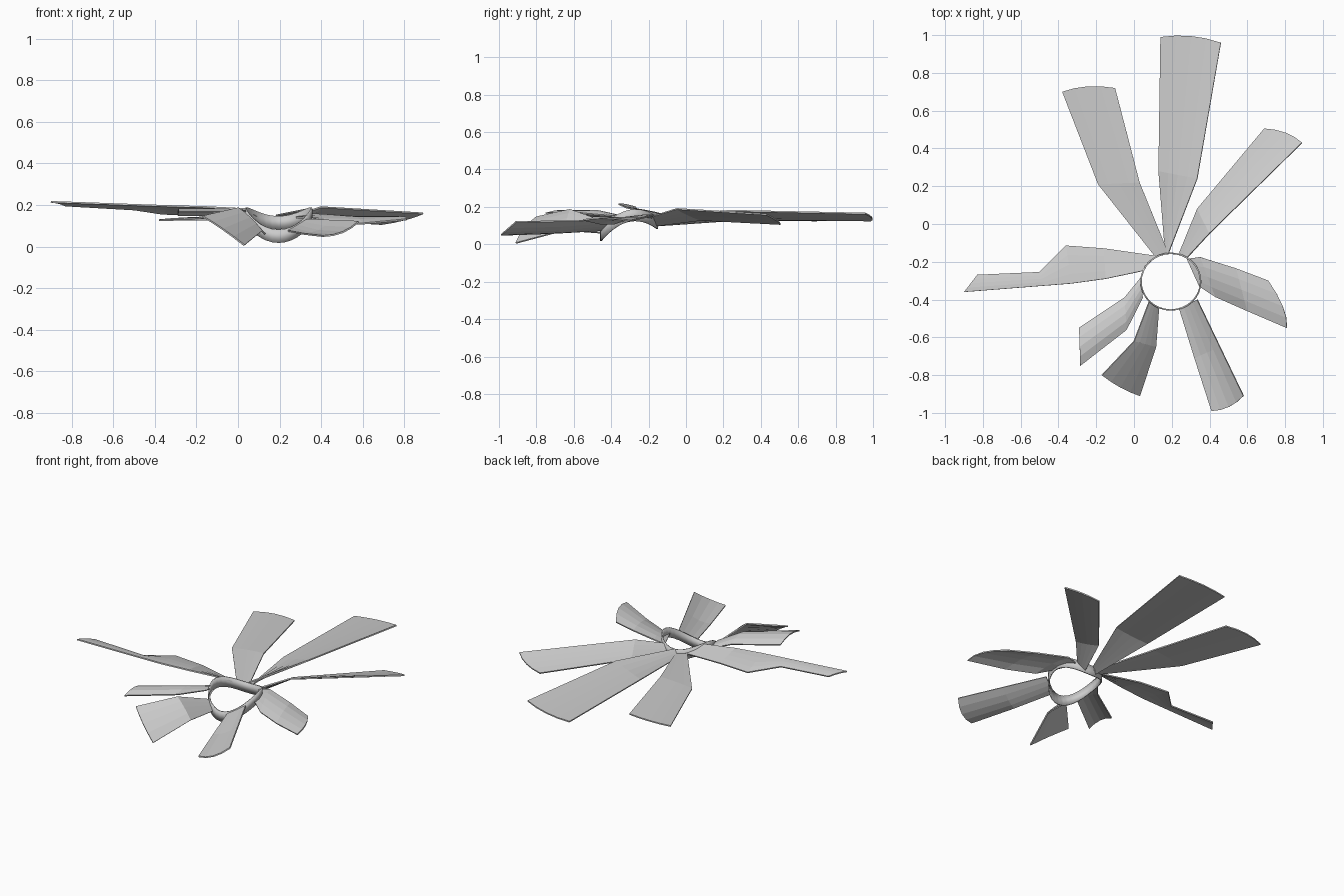
import bpy
import math
from mathutils import Vector


def make_object(name, verts, faces, thickness):
    mesh = bpy.data.meshes.new(name)
    mesh.from_pydata([tuple(v) for v in verts], [], faces)
    mesh.update()
    obj = bpy.data.objects.new(name, mesh)
    bpy.context.collection.objects.link(obj)
    mod = obj.modifiers.new("thickness", 'SOLIDIFY')
    mod.thickness = thickness
    mod.offset = 0
    return obj


def blade(name, first, second, bow=0.0, tip=0.02, cols=4):
    """Strip lofted between two edges (root to tip), bowed across its width.
    The first edge is the left one when looking outward from the hub."""
    first = [Vector(p) for p in first]
    second = [Vector(p) for p in second]
    out = (first[-1] + second[-1] - first[0] - second[0]).normalized()
    verts, n = [], len(first)
    for i, (a, b) in enumerate(zip(first, second)):
        for c in range(cols + 1):
            u = c / cols
            arch = 4 * u * (1 - u)
            p = a.lerp(b, u)
            if i:
                p.z += bow * arch
            if i == n - 1:
                p += out * tip * arch
            verts.append(p)
    w = cols + 1
    faces = [(r * w + c, r * w + c + 1, (r + 1) * w + c + 1, (r + 1) * w + c)
             for r in range(n - 1) for c in range(cols)]
    return make_object(name, verts, faces, 0.008)


# Wavy hub band
SEG = 32
verts = []
for i in range(SEG):
    t = 2 * math.pi * i / SEG
    x, y = 0.195 + 0.158 * math.cos(t), -0.305 + 0.15 * math.sin(t)
    z = 0.117 + 0.0325 * math.sin(t) + 0.035 * math.cos(2 * t)
    verts += [(x, y, z - 0.032), (x, y, z + 0.032)]
faces = []
for i in range(SEG):
    j = (i + 1) % SEG
    faces.append((2 * i, 2 * j, 2 * j + 1, 2 * i + 1))
hub = make_object("hub_band", verts, faces, 0.008)
for p in hub.data.polygons:
    p.use_smooth = True

# Three long rear blades
blade("rear_blade",
      [(0.165, -0.15, 0.10), (0.13, 0.28, 0.13), (0.14, 0.99, 0.127)],
      [(0.185, -0.15, 0.15), (0.335, 0.24, 0.18), (0.46, 0.96, 0.165)], -0.004)
blade("rear_left_blade",
      [(0.11, -0.17, 0.13), (-0.19, 0.21, 0.13), (-0.38, 0.70, 0.127)],
      [(0.18, -0.15, 0.12), (0.03, 0.22, 0.15), (-0.10, 0.72, 0.138)], 0.004)
blade("rear_right_blade",
      [(0.24, -0.155, 0.10), (0.335, 0.08, 0.13), (0.69, 0.505, 0.108)],
      [(0.28, -0.18, 0.15), (0.40, -0.05, 0.19), (0.89, 0.43, 0.16)], -0.004)

# Stepped left blade
blade("left_blade",
      [(0.04, -0.25, 0.18), (-0.15, -0.29, 0.19), (-0.33, -0.315, 0.195),
       (-0.48, -0.327, 0.20), (-0.90, -0.36, 0.215)],
      [(0.12, -0.17, 0.13), (-0.16, -0.13, 0.155), (-0.36, -0.115, 0.157),
       (-0.50, -0.255, 0.178), (-0.83, -0.27, 0.197)], 0.004, 0.0)

# Short front-left blades
blade("front_left_blade",
      [(0.045, -0.39, 0.15), (-0.04, -0.56, 0.165), (-0.285, -0.75, 0.165)],
      [(0.04, -0.28, 0.14), (-0.05, -0.39, 0.15), (-0.29, -0.55, 0.15)],
      0.022, 0.0)
blade("front_blade",
      [(0.13, -0.45, 0.06), (0.115, -0.65, 0.075), (0.03, -0.91, 0.006)],
      [(0.08, -0.41, 0.11), (0.0, -0.62, 0.185), (-0.17, -0.80, 0.145)],
      0.008, 0.01)

# Front-right and right blades
blade("front_right_blade",
      [(0.24, -0.45, 0.075), (0.32, -0.71, 0.06), (0.41, -0.99, 0.05)],
      [(0.335, -0.40, 0.13), (0.455, -0.65, 0.125), (0.58, -0.91, 0.12)],
      -0.016, 0.02)
blade("right_blade",
      [(0.28, -0.185, 0.14), (0.35, -0.175, 0.155), (0.54, -0.235, 0.14),
       (0.71, -0.30, 0.125)],
      [(0.345, -0.33, 0.14), (0.43, -0.385, 0.11), (0.60, -0.46, 0.11),
       (0.81, -0.55, 0.13)], 0.015, 0.03)
